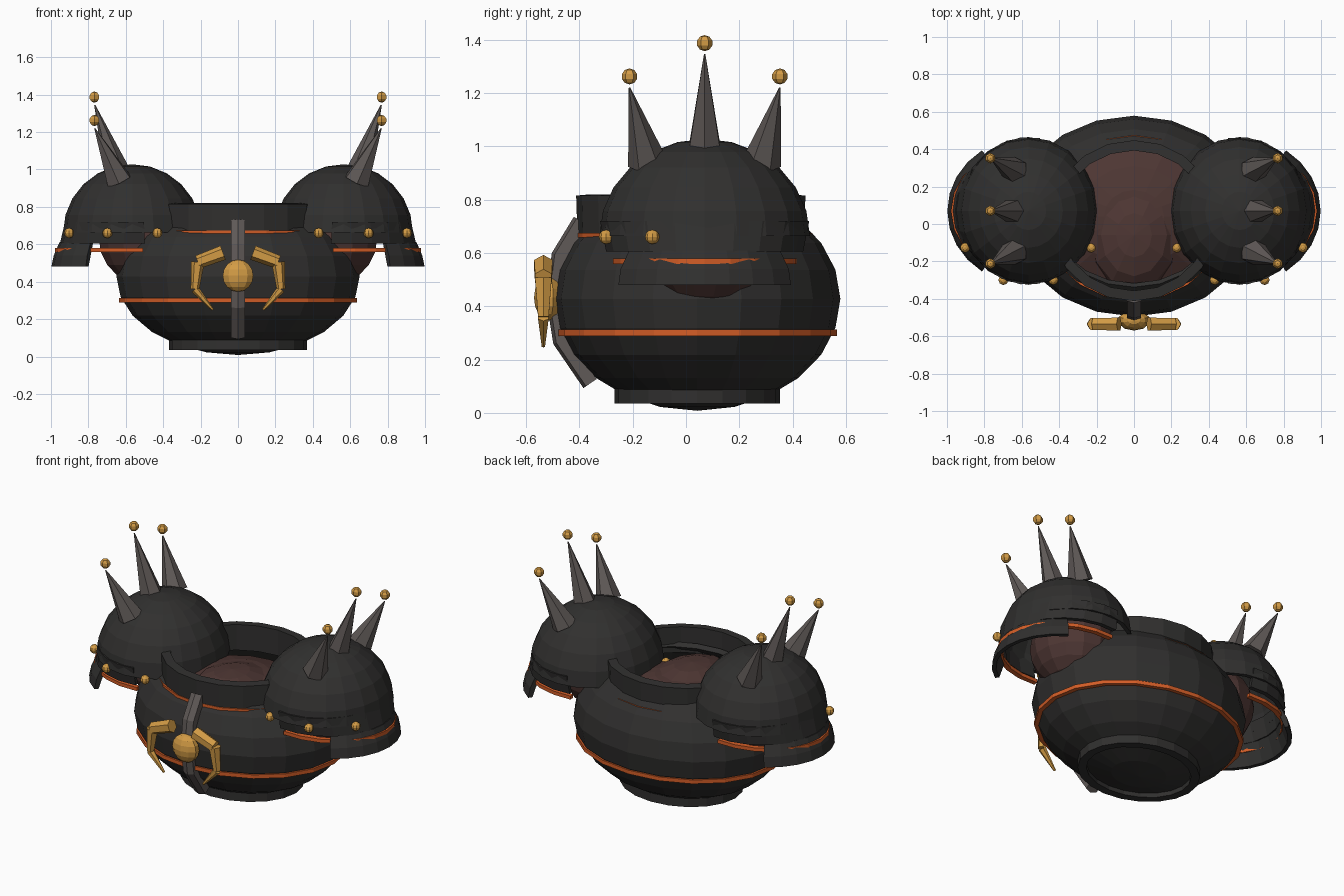
import bpy, bmesh
from math import sin, cos, pi, radians
from mathutils import Vector, Matrix

if "Cube" in bpy.data.objects:
    bpy.data.objects.remove(bpy.data.objects["Cube"])


def material(name, rgb):
    m = bpy.data.materials.new(name)
    m.diffuse_color = (*rgb, 1)
    m.use_nodes = True
    m.node_tree.nodes["Principled BSDF"].inputs["Base Color"].default_value = m.diffuse_color
    return m


BLACK = material("black_iron", (0.03, 0.029, 0.028))
BROWN = material("brown_padding", (0.075, 0.037, 0.033))
ORANGE = material("orange_trim", (0.65, 0.11, 0.02))
GOLD = material("gold", (0.65, 0.33, 0.06))
STEEL = material("dark_steel", (0.115, 0.1, 0.095))


def finish(name, bm, mat):
    bmesh.ops.recalc_face_normals(bm, faces=bm.faces)
    me = bpy.data.meshes.new(name)
    bm.to_mesh(me)
    bm.free()
    me.materials.append(mat)
    ob = bpy.data.objects.new(name, me)
    bpy.context.collection.objects.link(ob)
    return ob


def sweep(name, profile, centre, mat, a0=0, a1=360, seg=20, side=1, closed=True):
    """Turn a profile of (rx, ry, z) points round the vertical axis; angle 0 is outward."""
    bm = bmesh.new()
    full = a1 - a0 >= 360
    rows = []
    for i in range(seg if full else seg + 1):
        a = radians(a0 + (a1 - a0) * i / seg)
        rows.append([bm.verts.new((side * (centre[0] + rx * cos(a)), centre[1] + ry * sin(a), z))
                     for rx, ry, z in profile])
    n = len(profile)
    for i in range(seg):
        p, q = rows[i], rows[(i + 1) % len(rows)]
        for j in range(n if closed else n - 1):
            k = (j + 1) % n
            bm.faces.new((p[j], p[k], q[k], q[j]))
    if closed and not full:
        bm.faces.new(rows[0])
        bm.faces.new(rows[-1])
    bmesh.ops.remove_doubles(bm, verts=bm.verts, dist=0.0005)
    return finish(name, bm, mat)


def dome_profile(rx, ry, rz, cz, start, end, steps, wall):
    """Closed wall profile of an ellipsoid between two latitudes."""
    lats = [radians(start + (end - start) * i / steps) for i in range(steps + 1)]
    out = [(rx * cos(t), ry * cos(t), cz + rz * sin(t)) for t in lats]
    inn = [((rx - wall) * cos(t), (ry - wall) * cos(t), cz + (rz - wall) * sin(t)) for t in lats]
    return out + inn[::-1]


def hoop(rx, ry, z0, z1, wall):
    return [(rx, ry, z0), (rx, ry, z1), (rx - wall, ry - wall, z1), (rx - wall, ry - wall, z0)]


def ball(name, loc, radii, mat, seg=8, rings=6):
    bm = bmesh.new()
    m = Matrix.Translation(loc) @ Matrix.Diagonal((*radii, 1))
    bmesh.ops.create_uvsphere(bm, u_segments=seg, v_segments=rings, radius=1, matrix=m)
    return finish(name, bm, mat)


def taper(name, a, b, r0, r1, mat, seg=6):
    a, b = Vector(a), Vector(b)
    d = b - a
    m = Matrix.Translation((a + b) / 2) @ d.to_track_quat('Z', 'Y').to_matrix().to_4x4()
    bm = bmesh.new()
    bmesh.ops.create_cone(bm, cap_ends=True, segments=seg, radius1=r0, radius2=r1,
                          depth=d.length, matrix=m)
    return finish(name, bm, mat)


# Barrel-shaped breastplate, open at the neck
C = (0, 0.042)
sweep("breastplate", dome_profile(0.65, 0.537, 0.42, 0.428, -90, 45, 9, 0.03), C, BLACK)
sweep("waist_ring", hoop(0.37, 0.31, 0.035, 0.09, 0.05), C, BLACK)
sweep("belly_trim", hoop(0.635, 0.525, 0.288, 0.312, 0.03), C, ORANGE)
sweep("collar", [(0.45, 0.425, 0.66), (0.45, 0.43, 0.815), (0.40, 0.375, 0.82), (0.40, 0.375, 0.66)],
      (0, 0.018), BLACK)
sweep("collar_trim", hoop(0.49, 0.442, 0.657, 0.675, 0.03), (0, 0.032), ORANGE)

# Padding inside
ball("padding_torso", (0, 0.04, 0.45), (0.52, 0.46, 0.27), BROWN, 16, 10)
ball("padding_neck", (0, -0.06, 0.6), (0.25, 0.31, 0.15), BROWN, 12, 8)

# Central ridge over the chest
path = [(-0.36, 0.11), (-0.47, 0.27), (-0.495, 0.43), (-0.475, 0.59), (-0.395, 0.72)]
bm = bmesh.new()
rows = []
for i, (y, z) in enumerate(path):
    p, q = Vector(path[max(i - 1, 0)]), Vector(path[min(i + 1, 4)])
    t = (q - p).normalized()
    n = Vector((-t.y, t.x)) * 0.03
    rows.append([bm.verts.new((x, y + k * n.x, z + k * n.y))
                 for x, k in ((-0.037, -1), (-0.037, 0.6), (0, 1), (0.037, 0.6), (0.037, -1))])
for p, q in zip(rows, rows[1:]):
    for j in range(5):
        bm.faces.new((p[j], p[(j + 1) % 5], q[(j + 1) % 5], q[j]))
bm.faces.new(rows[0])
bm.faces.new(rows[-1])
finish("chest_ridge", bm, STEEL)

# Gold boss
ball("chest_boss", (0, -0.515, 0.432), (0.086, 0.055, 0.086), GOLD, 10, 8)

for s, tag in ((-1, "left"), (1, "right")):
    # Gold claw round the boss
    claw = [(0.08, 0.575, 0.042), (0.215, 0.50, 0.034), (0.225, 0.37, 0.022), (0.135, 0.25, 0.006)]
    claw = [(0.08, 0.555, 0.04), (0.215, 0.505, 0.036), (0.23, 0.36, 0.023), (0.135, 0.25, 0.007)]
    for i, (p, q) in enumerate(zip(claw, claw[1:])):
        taper(f"{tag}_claw_{i}", (s * p[0], -0.535, p[1]), (s * q[0], -0.535, q[1]),
              p[2], q[2], GOLD)

    # Shoulder padding
    ball(f"{tag}_shoulder_padding", (s * 0.51, 0.07, 0.63), (0.24, 0.25, 0.24), BROWN, 14, 10)

    # Shoulder dome and hanging plates
    P = (0.565, 0.07)
    sweep(f"{tag}_shoulder_dome", dome_profile(0.37, 0.395, 0.365, 0.663, 0, 90, 6, 0.025),
          P, BLACK, side=s)
    sweep(f"{tag}_upper_plate", [(0.36, 0.395, 0.72), (0.387, 0.372, 0.605),
                                 (0.36, 0.345, 0.605), (0.33, 0.365, 0.72)],
          P, BLACK, -100, 100, 12, s)
    sweep(f"{tag}_plate_trim", hoop(0.414, 0.347, 0.558, 0.58, 0.03), P, ORANGE, -98, 98, 12, s)
    sweep(f"{tag}_lower_plate", [(0.39, 0.345, 0.61), (0.42, 0.385, 0.54), (0.433, 0.395, 0.48),
                                 (0.408, 0.37, 0.48), (0.365, 0.32, 0.61)],
          P, BLACK, -55, 55, 8, s)

    # Studs along the front rim
    for i, a in enumerate((-30, -70, -110, -150)):
        ball(f"{tag}_stud_{i}", (s * (P[0] + 0.39 * cos(radians(a))),
                                 P[1] + 0.393 * sin(radians(a)), 0.66), (0.027,) * 3, GOLD)

    # Three spikes with gold tips
    for i, (k, tip, base) in enumerate(((-1, 1.22, 0.94), (0, 1.345, 0.96), (1, 1.22, 0.94))):
        top = (s * 0.766, 0.07 + k * 0.282, tip)
        taper(f"{tag}_spike_{i}", (s * 0.637, 0.07 + k * 0.215, base), top, 0.074, 0.003, STEEL)
        ball(f"{tag}_spike_tip_{i}", (s * 0.768, 0.07 + k * 0.282, tip + 0.042), (0.03,) * 3, GOLD, 6, 5)
